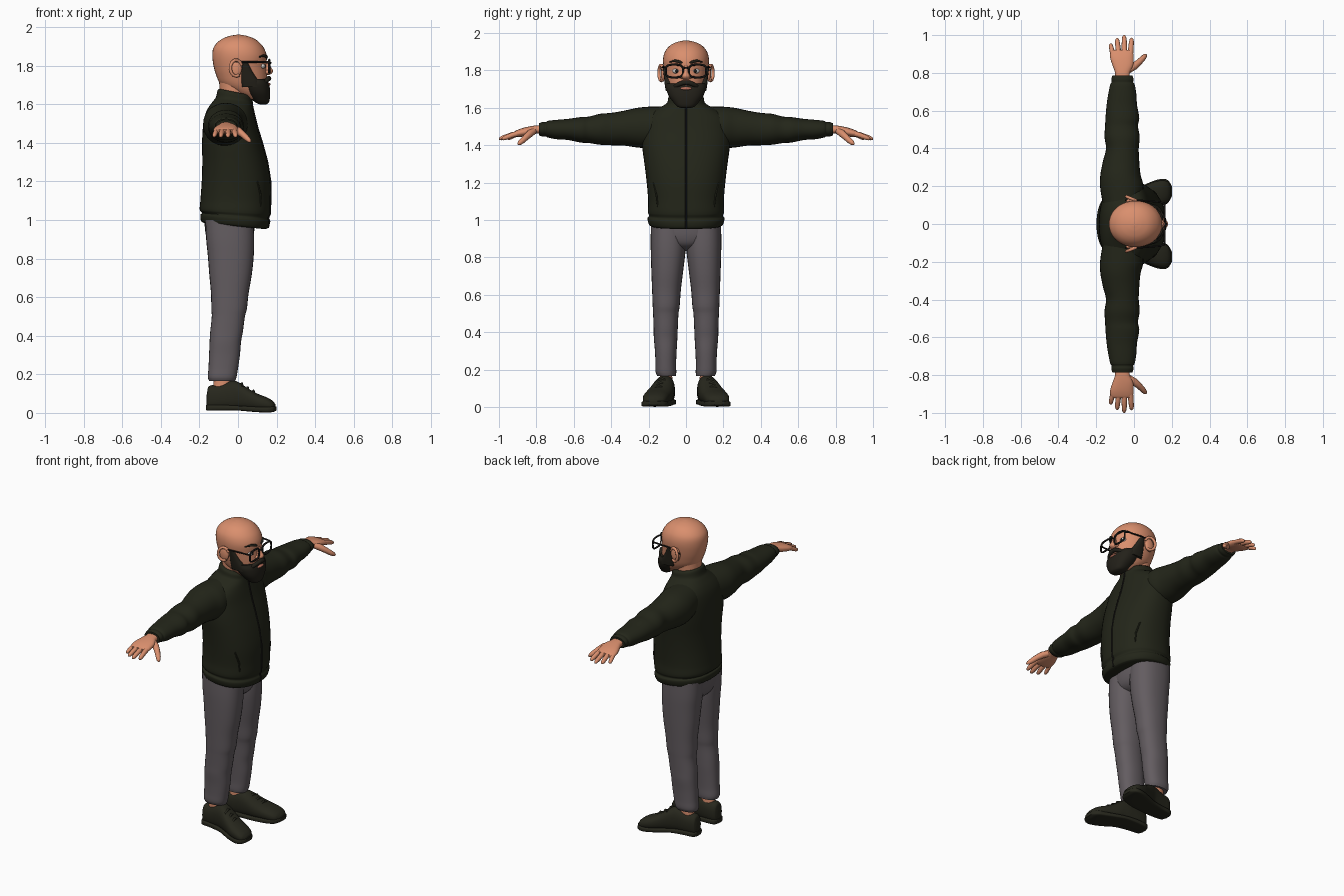
import bpy, bmesh, math
from mathutils import Vector


def material(name, rgb):
    m = bpy.data.materials.new(name)
    m.diffuse_color = (*rgb, 1)
    return m


SKIN = material("skin", (0.70, 0.275, 0.155))
JACKET = material("jacket_green", (0.017, 0.019, 0.010))
PANTS = material("trouser_grey", (0.125, 0.108, 0.118))
SHOE = material("shoe_dark", (0.020, 0.020, 0.012))
HAIR = material("beard_dark", (0.017, 0.015, 0.010))
FRAME = material("frame_black", (0.010, 0.009, 0.008))
WHITE = material("eye_white", (0.65, 0.62, 0.58))
LIP = material("lip", (0.50, 0.17, 0.11))


def finish(bm, name, mat, mirror, angle=50):
    bmesh.ops.recalc_face_normals(bm, faces=bm.faces[:])
    me = bpy.data.meshes.new(name)
    bm.to_mesh(me)
    bm.free()
    me.materials.append(mat)
    ob = bpy.data.objects.new(name, me)
    bpy.context.collection.objects.link(ob)
    bpy.context.view_layer.objects.active = ob
    ob.select_set(True)
    bpy.ops.object.shade_smooth_by_angle(angle=math.radians(angle))
    ob.select_set(False)
    if mirror:
        md = ob.modifiers.new("mirror", 'MIRROR')
        md.use_axis = (False, True, False)
        md.use_mirror_merge = False
    return ob


def skin_rings(bm, rings, closed=False):
    n = len(rings[0])
    pairs = list(zip(rings, rings[1:])) + ([(rings[-1], rings[0])] if closed else [])
    for a, b in pairs:
        for i in range(n):
            j = (i + 1) % n
            bm.faces.new((a[i], a[j], b[j], b[i]))
    if not closed:
        bm.faces.new(rings[0])
        bm.faces.new(rings[-1])


def loft(name, mat, axis, rings, mirror=False, power=2.0, segs=28, steps=4):
    """Rounded sections (t, u0, u1, v0, v1, tilt) blended smoothly along an axis."""
    rings = [tuple(r) + (0,) * (6 - len(r)) for r in rings]

    def slope(i, k):
        a, b = rings[max(i - 1, 0)], rings[min(i + 1, len(rings) - 1)]
        return (b[k] - a[k]) / (b[0] - a[0])

    sections = []
    for i in range(len(rings) - 1):
        p, q = rings[i], rings[i + 1]
        h = q[0] - p[0]
        for s in range(steps):
            f = s / steps
            f2, f3 = f * f, f ** 3
            sections.append([p[0] + h * f] + [
                (2 * f3 - 3 * f2 + 1) * p[k] + (f3 - 2 * f2 + f) * h * slope(i, k)
                + (3 * f2 - 2 * f3) * q[k] + (f3 - f2) * h * slope(i + 1, k) for k in range(1, 6)])
    sections.append(rings[-1])
    bm = bmesh.new()
    loops = []
    for t, u0, u1, v0, v1, tilt in sections:
        loop = []
        for i in range(segs):
            a = 2 * math.pi * i / segs
            c, s = math.cos(a), math.sin(a)
            du = math.copysign(abs(c) ** (2 / power), c) * (u1 - u0) / 2
            dv = math.copysign(abs(s) ** (2 / power), s) * (v1 - v0) / 2
            u, v, w = (u0 + u1) / 2 + du, (v0 + v1) / 2 + dv, t + tilt * du
            loop.append(bm.verts.new({'x': (w, u, v), 'y': (u, w, v), 'z': (u, v, w)}[axis]))
        loops.append(loop)
    skin_rings(bm, loops)
    return finish(bm, name, mat, mirror)


def tube(name, mat, pts, mirror=False, closed=False, segs=10, up=(0, 0, 1)):
    """Round tube through points (x, y, z, radius)."""
    bm = bmesh.new()
    n, loops = len(pts), []
    for i, p in enumerate(pts):
        a = pts[(i - 1) % n] if closed else pts[max(i - 1, 0)]
        b = pts[(i + 1) % n] if closed else pts[min(i + 1, n - 1)]
        tan = (Vector(b[:3]) - Vector(a[:3])).normalized()
        e1 = tan.cross(Vector(up)).normalized()
        e2 = tan.cross(e1)
        loops.append([bm.verts.new(Vector(p[:3]) + p[3] * (e1 * math.cos(k * 2 * math.pi / segs)
                      + e2 * math.sin(k * 2 * math.pi / segs))) for k in range(segs)])
    skin_rings(bm, loops, closed)
    return finish(bm, name, mat, mirror, 60)


def ball(name, mat, centre, radii, mirror=False):
    bm = bmesh.new()
    bmesh.ops.create_uvsphere(bm, u_segments=20, v_segments=12, radius=1)
    for v in bm.verts:
        v.co = Vector(centre) + Vector([c * r for c, r in zip(v.co, radii)])
    return finish(bm, name, mat, mirror)


def sym(rows):
    """Expand (t, u0, u1, half_width, tilt) to full sections."""
    return [(r[0], r[1], r[2], -r[3], r[3], r[4] if len(r) > 4 else 0) for r in rows]


# Jacket body with hem band and stand collar
body = [(.968, -.175, .14, .185, -.1), (.975, -.19, .155, .197, -.1), (1.01, -.195, .163, .206, -.1),
        (1.022, -.186, .156, .197, -.08), (1.04, -.198, .166, .204, -.05), (1.1, -.195, .168, .202),
        (1.2, -.188, .168, .21), (1.3, -.185, .152, .222), (1.4, -.186, .125, .235),
        (1.48, -.182, .1, .235), (1.54, -.172, .085, .222), (1.58, -.155, .076, .18),
        (1.61, -.13, .072, .125, -.05), (1.625, -.115, .072, .102, -.1), (1.655, -.106, .07, .094, -.2),
        (1.664, -.098, .062, .084, -.2)]
loft("jacket_body", JACKET, 'z', sym(body), power=2.3, segs=40)
tube("jacket_zip", FRAME, [(r[2], 0, r[0] + (r[4] if len(r) > 4 else 0) * .16, .005)
                           for r in body[1:-1]], up=(0, 1, 0))
tube("pocket_seam", JACKET, [(.118, .15, 1.07, .004), (.118, .158, 1.13, .005), (.1, .175, 1.2, .004)], True)

# Sleeves with soft folds and cuffs
loft("sleeve", JACKET, 'y', [
    (.08, -.16, .04, 1.4, 1.608), (.2, -.18, .05, 1.385, 1.606), (.26, -.178, .035, 1.388, 1.6),
    (.33, -.165, .028, 1.398, 1.585), (.4, -.148, .025, 1.4, 1.573), (.46, -.156, .03, 1.403, 1.568),
    (.52, -.153, .021, 1.412, 1.553), (.56, -.151, .028, 1.414, 1.551), (.63, -.145, .016, 1.428, 1.541),
    (.69, -.136, .012, 1.432, 1.536), (.74, -.125, .003, 1.442, 1.53), (.75, -.118, -.004, 1.447, 1.524),
    (.765, -.12, -.002, 1.446, 1.525), (.785, -.115, -.008, 1.452, 1.518)], True, 2.1)

# Hands
loft("palm", SKIN, 'y', [
    (.76, -.102, -.022, 1.461, 1.508), (.8, -.1, -.022, 1.462, 1.506), (.84, -.114, -.004, 1.452, 1.5),
    (.88, -.126, -.002, 1.445, 1.49), (.91, -.124, -.006, 1.445, 1.478), (.922, -.11, -.02, 1.452, 1.47)],
    True, 2.4)
for name, x0, x1, y1, r in (("little_finger", -.109, -.125, .955, .0125), ("ring_finger", -.08, -.09, .985, .0135),
                            ("middle_finger", -.05, -.052, 1.0, .014), ("index_finger", -.02, -.012, .985, .014)):
    path = []
    for f, k in ((0, 1), (.4, 1.05), (.8, .92), (.93, .7), (1, .2)):
        path.append((x0 + (x1 - x0) * f, .885 + (y1 - .885) * f, 1.466 - .034 * f ** 1.3, r * k))
    tube(name, SKIN, path, True)
tube("thumb", SKIN, [(-.03, .815, 1.475, .018), (.0, .835, 1.462, .02), (.025, .855, 1.443, .017),
                     (.045, .875, 1.424, .015), (.058, .89, 1.412, .012), (.065, .898, 1.405, .004)], True)

# Trousers
loft("trouser_seat", PANTS, 'z', sym([
    (.835, -.08, .0, .03), (.86, -.13, .055, .1), (.9, -.16, .078, .165), (.96, -.172, .085, .187),
    (1.03, -.172, .085, .187)]), power=2.3)
loft("trouser_leg", PANTS, 'z', [
    (.165, -.15, -.015, .055, .153), (.185, -.156, -.008, .052, .162), (.23, -.153, .0, .053, .163),
    (.3, -.15, .01, .05, .166), (.37, -.147, .016, .046, .172), (.42, -.144, .025, .044, .173),
    (.5, -.136, .036, .04, .176), (.54, -.138, .046, .034, .178), (.62, -.14, .055, .028, .181),
    (.72, -.149, .072, .016, .185), (.82, -.157, .082, .004, .188), (.9, -.165, .084, .0, .189),
    (1.0, -.17, .08, .0, .186)], True, 2.3)

# Ankles and shoes
loft("ankle", SKIN, 'z', [(.1, -.13, -.03, .07, .14), (.15, -.128, -.03, .073, .14),
                          (.2, -.125, -.03, .075, .14)], True)
loft("shoe_upper", SHOE, 'x', [
    (-.163, .09, .125, .035, .09), (-.154, .07, .143, .015, .135), (-.11, .06, .152, .012, .145),
    (-.03, .06, .166, .012, .168), (.01, .064, .182, .012, .155), (.05, .07, .2, .012, .128),
    (.1, .085, .222, .01, .1), (.15, .1, .231, .008, .08), (.18, .118, .223, .008, .062),
    (.194, .145, .2, .015, .045)], True, 2.4)
loft("shoe_sole", SHOE, 'x', [
    (-.167, .085, .13, .015, .04), (-.155, .062, .15, .012, .042), (-.09, .053, .16, .012, .042),
    (.0, .056, .182, .012, .038), (.07, .07, .215, .006, .034), (.14, .092, .238, .002, .032),
    (.18, .112, .232, .004, .034), (.2, .145, .202, .012, .032)], True, 5)
for x, y, z in ((.02, .126, .152), (.05, .136, .131), (.08, .145, .114)):
    tube("shoe_lace", SHOE, [(x - .008, y - .038, z - .016, .006), (x, y, z, .007),
                             (x + .002, y + .038, z - .018, .006)], True)

# Neck, head and ears
loft("neck", SKIN, 'z', sym([(1.58, -.095, .05, .075), (1.66, -.095, .05, .075), (1.75, -.1, .06, .08)]))
loft("head", SKIN, 'z', sym([
    (1.625, .04, .13, .045), (1.66, -.03, .143, .075), (1.7, -.088, .15, .095), (1.75, -.113, .15, .108),
    (1.8, -.127, .147, .117), (1.85, -.133, .149, .123), (1.89, -.128, .135, .117), (1.92, -.107, .111, .099),
    (1.942, -.075, .08, .072), (1.955, -.038, .042, .038), (1.96, -.008, .012, .01)]), power=2.05, segs=36)
ball("ear", SKIN, (-.012, .122, 1.785), (.032, .013, .045), True)
tube("ear_rim", SKIN, [(-.01 + .03 * math.cos(a), .133 - .012 * math.cos(a), 1.787 + .042 * math.sin(a), .0085)
                       for a in [math.radians(d) for d in range(20, 301, 28)]], True, up=(0, 1, 0))

# Nose
loft("nose", SKIN, 'z', sym([(1.752, .13, .163, .016), (1.76, .12, .176, .024), (1.773, .12, .181, .024),
                             (1.79, .12, .172, .016), (1.825, .12, .154, .012)]))
ball("nostril", SKIN, (.15, .02, 1.766), (.016, .012, .011), True)

# Beard, sideburns, moustache, lower lip
loft("beard", HAIR, 'z', sym([
    (1.598, .115, .145, .022), (1.606, .095, .158, .045), (1.63, .065, .165, .068), (1.66, .04, .167, .09),
    (1.69, .022, .164, .103), (1.71, .018, .158, .107), (1.73, .025, .143, .104)]), power=2.3)
loft("sideburn", HAIR, 'z', [(1.69, .02, .115, .06, .108), (1.72, .015, .105, .06, .113),
                             (1.76, .013, .08, .07, .117), (1.815, .016, .052, .08, .124)], True, 2.6)
tube("moustache", HAIR, [(.158, -.004, 1.735, .012), (.16, .018, 1.734, .013), (.15, .042, 1.724, .012),
                         (.132, .065, 1.708, .01), (.12, .075, 1.69, .005)], True)
ball("mouth", LIP, (.155, 0, 1.703), (.014, .032, .009))

# Eyes and brows
ball("eye", WHITE, (.126, .05, 1.797), (.015, .022, .014), True)
ball("pupil", FRAME, (.137, .05, 1.797), (.006, .009, .010), True)
tube("eyebrow", HAIR, [(.15, .02, 1.84, .004), (.147, .035, 1.846, .008), (.134, .06, 1.852, .007),
                       (.108, .088, 1.845, .003)], True)

# Glasses
rim = []
for i in range(28):
    a = 2 * math.pi * i / 28
    c, s = math.cos(a), math.sin(a)
    dy = .046 * math.copysign(abs(c) ** .6, c)
    rim.append((.166 - .1 * max(dy, 0) ** 1 * .3 - .004, .062 + dy,
                1.797 + .034 * math.copysign(abs(s) ** .6, s), .0055))
tube("glasses_rim", FRAME, rim, True, True, 8, up=(1, 0, 0))
tube("glasses_bridge", FRAME, [(.164, -.018, 1.81, .005), (.17, 0, 1.815, .005), (.164, .018, 1.81, .005)])
tube("glasses_temple", FRAME, [(.16, .108, 1.815, .006), (.14, .116, 1.818, .005), (.05, .124, 1.819, .0045),
                               (-.02, .127, 1.817, .0045), (-.045, .125, 1.795, .004)], True, up=(0, 1, 0))
